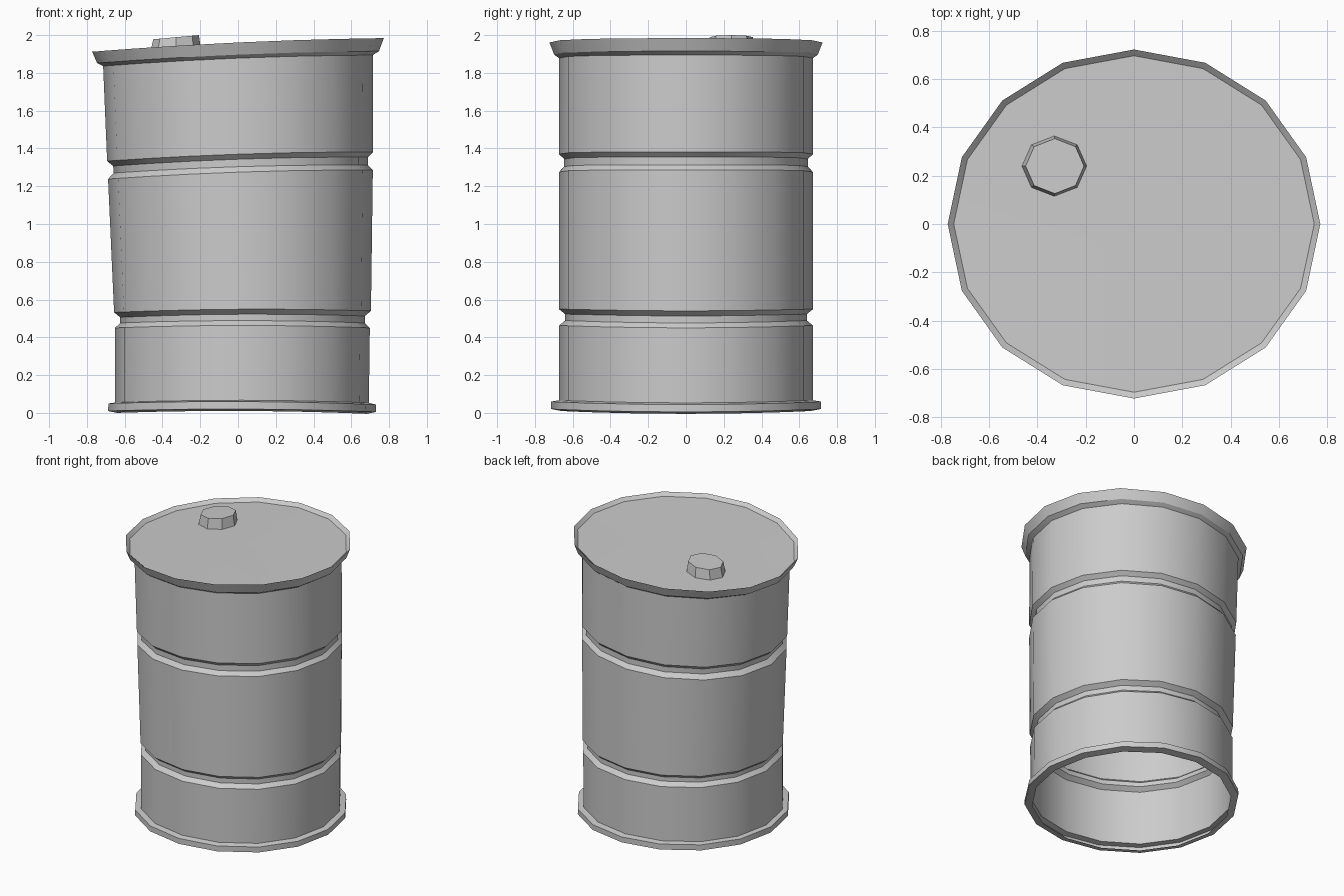
import bpy, bmesh
from math import cos, sin, pi, radians

if "Cube" in bpy.data.objects:
    bpy.data.objects.remove(bpy.data.objects["Cube"])


def build(name, rings, sides, bulge, cap_drop=0.0, cy=0.0):
    """Skin a stack of leaning oval rings: (x left, z left, x right, z right, y radius)."""
    bm = bmesh.new()
    loops = []
    for xl, zl, xr, zr, ry in rings:
        cx, rx = (xl + xr) / 2, (xr - xl) / 2
        loop = []
        for i in range(sides):
            c, s = cos(2 * pi * i / sides), sin(2 * pi * i / sides)
            z = (zl + zr) / 2 + (zr - zl) / 2 * c + bulge * (1 - c * c)
            loop.append(bm.verts.new((cx + rx * c, cy + ry * s, z)))
        loops.append(loop)
    for a, b in zip(loops, loops[1:]):
        for i in range(sides):
            j = (i + 1) % sides
            bm.faces.new((a[i], a[j], b[j], b[i]))
    # top closed with a fan
    xl, zl, xr, zr, ry = rings[-1]
    centre = bm.verts.new(((xl + xr) / 2, cy, (zl + zr) / 2 + bulge))
    top = loops[-1]
    for i in range(sides):
        bm.faces.new((top[i], top[(i + 1) % sides], centre))
    me = bpy.data.meshes.new(name)
    bm.to_mesh(me)
    bm.free()
    ob = bpy.data.objects.new(name, me)
    bpy.context.collection.objects.link(ob)
    return ob


# Drum shell: foot flange, two grooves, flared rim and recessed lid
drum_rings = [
    (-.640, .000, .682, -.005, .662),
    (-.688, .010, .731, .005, .714),
    (-.686, .050, .730, .044, .714),
    (-.651, .055, .693, .053, .672),
    (-.651, .450, .698, .450, .672),
    (-.624, .476, .672, .476, .640),
    (-.624, .506, .672, .513, .640),
    (-.656, .532, .704, .540, .672),
    (-.688, 1.238, .714, 1.286, .672),
    (-.658, 1.270, .688, 1.312, .645),
    (-.661, 1.307, .688, 1.354, .645),
    (-.693, 1.333, .716, 1.381, .672),
    (-.714, 1.836, .714, 1.894, .672),
    (-.746, 1.852, .746, 1.915, .698),
    (-.772, 1.912, .772, 1.984, .723),
    (-.747, 1.888, .747, 1.961, .697),
]
drum = build("barrel_shell", drum_rings, 16, .013)

# Bung cap on the lid
bung = build("bung_cap", [
    (-.466, 1.900, -.195, 1.918, .126),
    (-.449, 1.978, -.207, 2.000, .114),
], 8, 0, cy=.24)

for ob in (drum, bung):
    bpy.ops.object.select_all(action='DESELECT')
    ob.select_set(True)
    bpy.context.view_layer.objects.active = ob
    bpy.ops.object.shade_smooth_by_angle(angle=radians(30))
